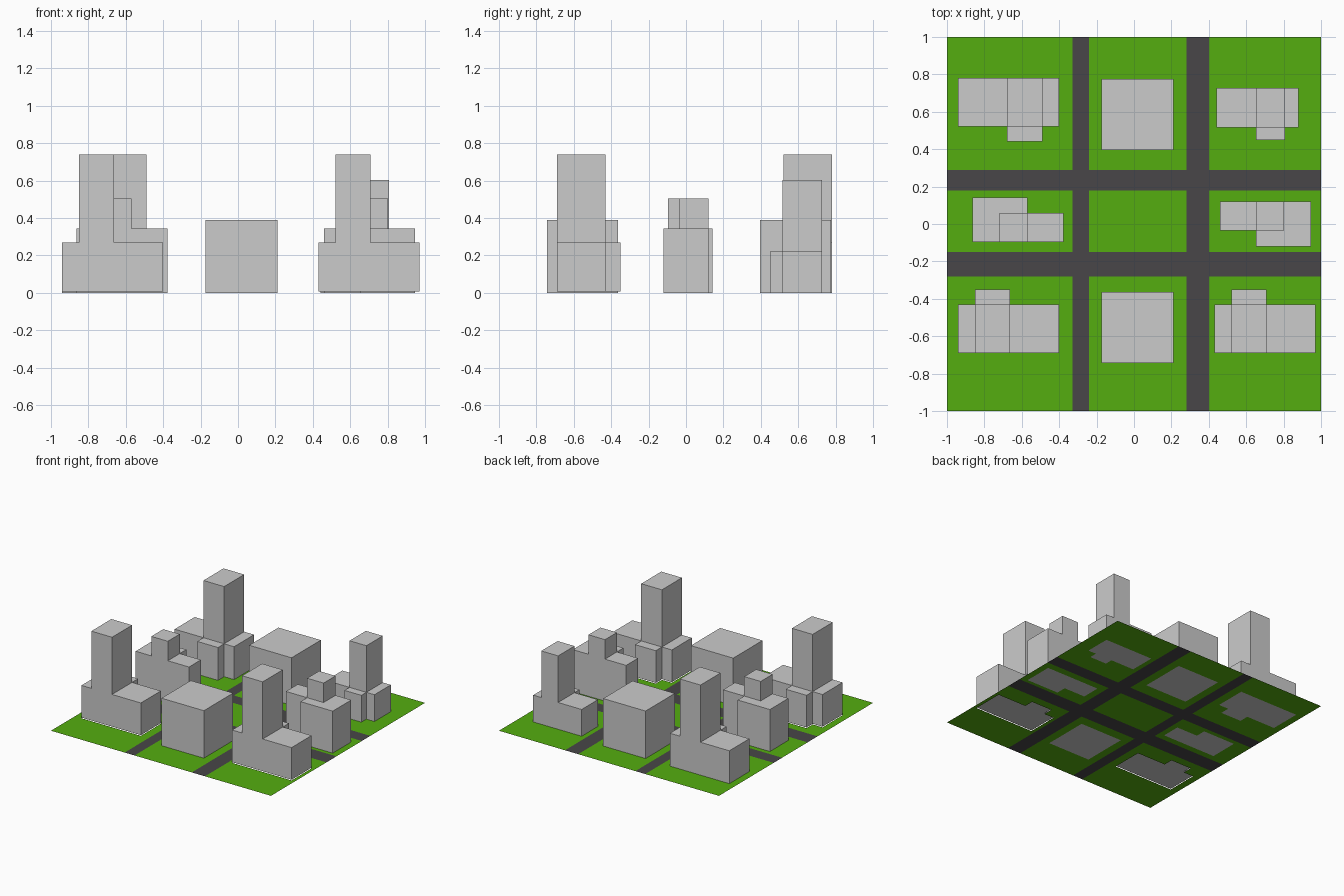
import bpy, bmesh

if "Cube" in bpy.data.objects:
    bpy.data.objects.remove(bpy.data.objects["Cube"])


def material(name, color):
    m = bpy.data.materials.new(name)
    m.diffuse_color = color
    m.use_nodes = True
    m.node_tree.nodes["Principled BSDF"].inputs["Base Color"].default_value = m.diffuse_color
    return m


def make_object(name, bm, mat=None):
    me = bpy.data.meshes.new(name)
    bm.to_mesh(me)
    bm.free()
    if mat:
        me.materials.append(mat)
    ob = bpy.data.objects.new(name, me)
    bpy.context.collection.objects.link(ob)


def quad(bm, *pts):
    bm.faces.new([bm.verts.new(p) for p in pts])


footprints = []  # ground openings: x0, x1, y0, y1


def building(name, center, xs, ys, rows, turned=False, scale=1, z0=0):
    """Stepped block: rows[j][i] is the height of the plan cell i, j."""
    if turned:  # half turn about the vertical axis
        xs, ys = [-x for x in reversed(xs)], [-y for y in reversed(ys)]
        rows = [r[::-1] for r in reversed(rows)]
    xs = [center[0] + x * scale for x in xs]
    ys = [center[1] + y * scale for y in ys]
    nx, ny = len(xs) - 1, len(ys) - 1

    def height(i, j):
        inside = 0 <= i < nx and 0 <= j < ny
        return max(z0, rows[j][i] * scale) if inside else z0

    bm = bmesh.new()
    for j in range(ny):
        for i in range(nx):
            h = height(i, j)
            if h <= z0:
                continue
            a, b, c, d = xs[i], xs[i + 1], ys[j], ys[j + 1]
            footprints.append((a, b, c, d))
            quad(bm, (a, c, h), (b, c, h), (b, d, h), (a, d, h))
            quad(bm, (a, d, z0), (b, d, z0), (b, c, z0), (a, c, z0))
            walls = [((a, c), (b, c), 0, -1), ((b, c), (b, d), 1, 0),
                     ((b, d), (a, d), 0, 1), ((a, d), (a, c), -1, 0)]
            for p, q, di, dj in walls:
                low = height(i + di, j + dj)
                if low < h:
                    quad(bm, (*p, low), (*q, low), (*q, h), (*p, h))
    bmesh.ops.remove_doubles(bm, verts=bm.verts, dist=1e-5)
    bmesh.ops.dissolve_limit(bm, angle_limit=0.01, verts=bm.verts, edges=bm.edges)
    make_object(name, bm)


# corner towers: long base, tall shaft, short projection behind the shaft
corner = ([-.27, -.18, .008, .27], [-.17, .09, .17],
          [[.27, .74, .27], [0, .27, 0]])
building("tower_front_left", (-.67, -.52), *corner, z0=.006)
building("tower_front_right", (.70, -.52), *corner, z0=.006)
building("tower_back_left", (-.67, .61), *corner, turned=True)
building("tower_back_right", (.66, .588), *corner, turned=True, scale=.815)

# stepped blocks on the side lots
stepped = ([-.2425, -.05, .10, .2425], [-.12, -.035, .12],
           [[0, .345, .345], [.345, .505, .345]])
building("stepped_block_right", (.7025, 0), *stepped)
building("stepped_block_left", (-.62, .023), *stepped, turned=True)

# plain cubes front and back
cube = ([-.1925, .1925], [-.19, .19], [[.39]])
building("cube_block_front", (.0175, -.553), *cube)
building("cube_block_back", (.0175, .585), *cube)

# ground split into lawn and roads, open under the buildings
roads_x = [(-.33, -.24), (.28, .40)]
roads_y = [(-.28, -.15), (.18, .29)]
cuts_x = {-1, 1, *(v for r in roads_x for v in r)}
cuts_y = {-1, 1, *(v for r in roads_y for v in r)}
for f in footprints:
    cuts_x.update(round(v, 5) for v in f[:2])
    cuts_y.update(round(v, 5) for v in f[2:])
cuts_x, cuts_y = sorted(cuts_x), sorted(cuts_y)

lawn, roads = bmesh.new(), bmesh.new()
for a, b in zip(cuts_x, cuts_x[1:]):
    for c, d in zip(cuts_y, cuts_y[1:]):
        x, y = (a + b) / 2, (c + d) / 2
        if any(f[0] < x < f[1] and f[2] < y < f[3] for f in footprints):
            continue
        on_road = (any(p < x < q for p, q in roads_x)
                   or any(p < y < q for p, q in roads_y))
        quad(roads if on_road else lawn, (a, c, 0), (b, c, 0), (b, d, 0), (a, d, 0))
for name, bm, color in [("lawn", lawn, (.09, .42, .005, 1)),
                        ("roads", roads, (.065, .062, .065, 1))]:
    bmesh.ops.remove_doubles(bm, verts=bm.verts, dist=1e-6)
    make_object(name, bm, material(name, color))
